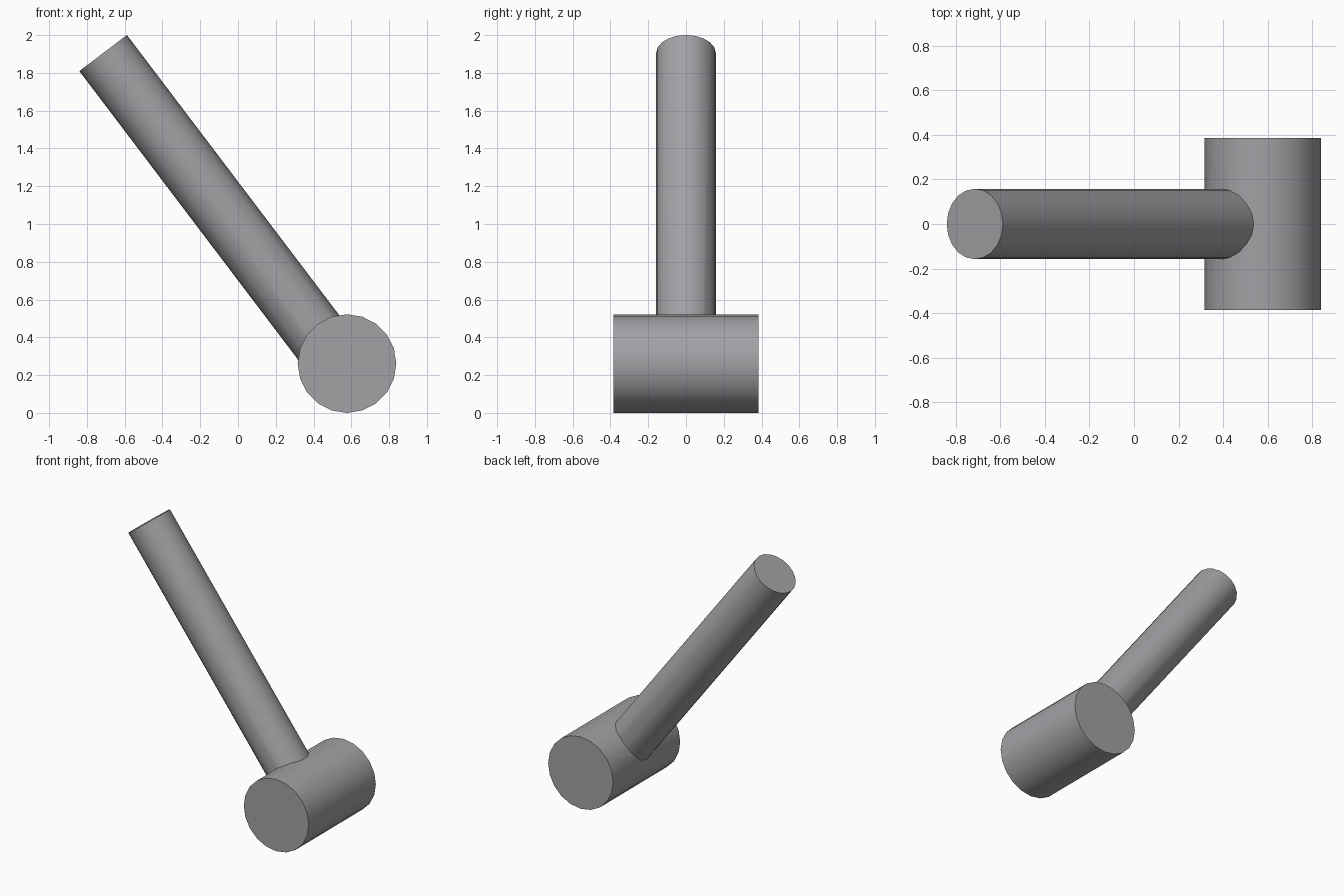
import bpy
import math
from mathutils import Vector

if "Cube" in bpy.data.objects:
    bpy.data.objects.remove(bpy.data.objects["Cube"])

grey = bpy.data.materials.new("plain grey")
grey.diffuse_color = (0.36, 0.36, 0.38, 1)
grey.use_nodes = True
grey.node_tree.nodes["Principled BSDF"].inputs["Base Color"].default_value = grey.diffuse_color


def rod(name, start, end, radius, sides):
    """Capped cylinder between two points, smooth with sharp rims."""
    a, b = Vector(start), Vector(end)
    bpy.ops.mesh.primitive_cylinder_add(
        vertices=sides, radius=radius, depth=(b - a).length,
        location=(a + b) / 2,
        rotation=(b - a).to_track_quat('Z', 'Y').to_euler())
    ob = bpy.context.object
    ob.name = name
    ob.data.materials.append(grey)
    bpy.ops.object.shade_smooth_by_angle(angle=math.radians(40))
    return ob


# mallet head lying along y
head = rod("mallet_head", (0.577, -0.385, 0.261), (0.577, 0.385, 0.261), 0.261, 20)

# slanted handle, its lower end buried in the head
top = Vector((-0.714, 0, 1.905))
direction = Vector((0.604, 0, -0.797))
handle = rod("handle", top, top + direction * 2.05, 0.158, 20)

# fuse the handle into the head
union = head.modifiers.new("fuse", 'BOOLEAN')
union.operation = 'UNION'
union.solver = 'EXACT'
union.object = handle
bpy.context.view_layer.objects.active = head
bpy.ops.object.modifier_apply(modifier=union.name)
bpy.data.objects.remove(handle)
head.name = "mallet"
bpy.ops.object.select_all(action='DESELECT')
head.select_set(True)
bpy.ops.object.shade_smooth_by_angle(angle=math.radians(30))
